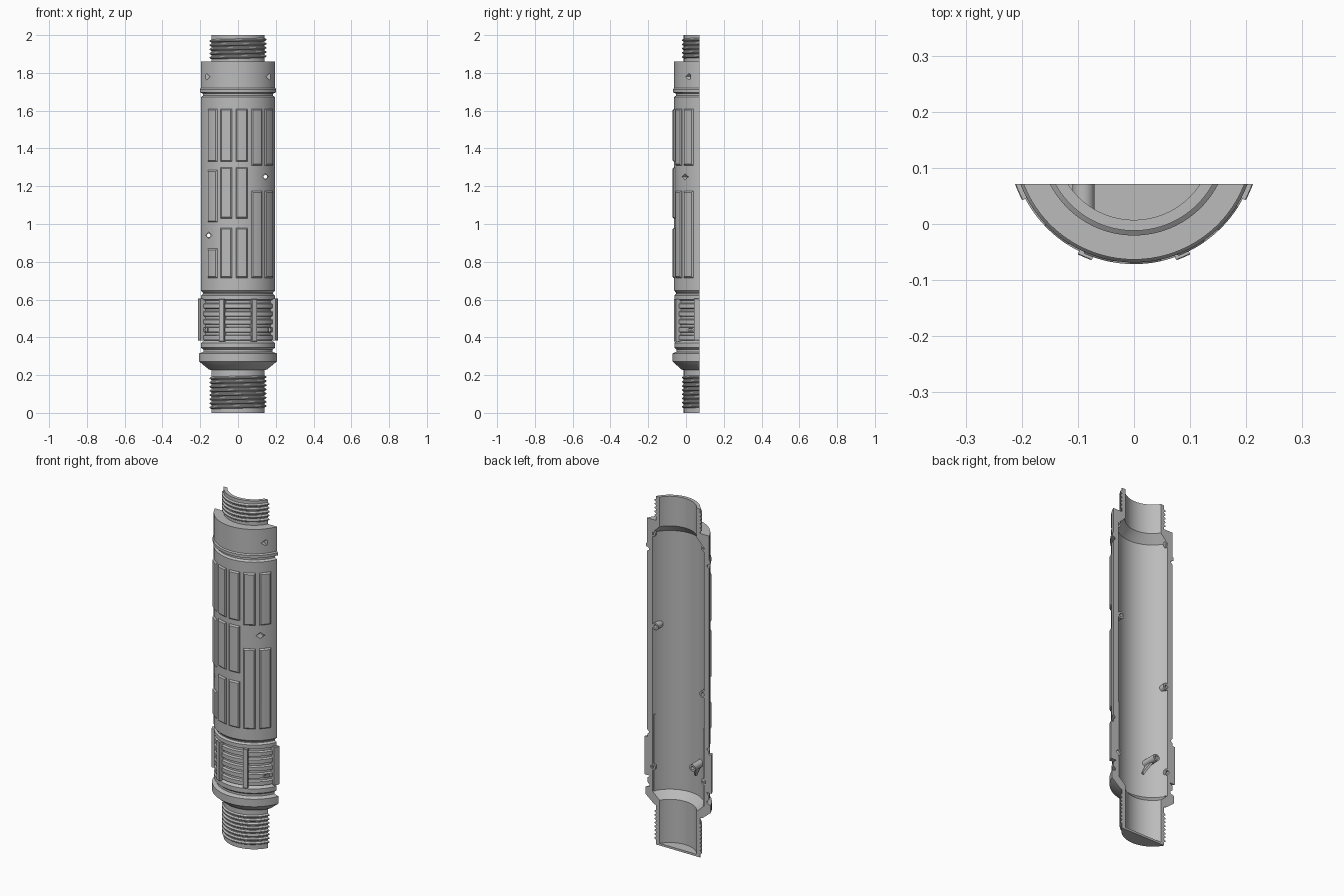
import bpy, bmesh, math
from mathutils import Vector, Matrix

cube = bpy.data.objects.get("Cube")
if cube:
    bpy.data.objects.remove(cube, do_unlink=True)

AXIS = 0.148      # y of the turning axis
CUT = 0.0715      # y of the flat split face
BODY = 0.2113     # main tube radius

grey = bpy.data.materials.new("grey plastic")
grey.use_nodes = True
COLOUR = (0.5, 0.5, 0.5, 1)
grey.diffuse_color = COLOUR
grey.node_tree.nodes["Principled BSDF"].inputs["Base Color"].default_value = COLOUR


def finish(bm, name, smooth=True):
    bmesh.ops.recalc_face_normals(bm, faces=bm.faces)
    mesh = bpy.data.meshes.new(name)
    bm.to_mesh(mesh)
    bm.free()
    mesh.materials.append(grey)
    ob = bpy.data.objects.new(name, mesh)
    bpy.context.collection.objects.link(ob)
    if smooth:
        shade(ob)
    return ob


def activate(ob):
    bpy.ops.object.select_all(action='DESELECT')
    ob.select_set(True)
    bpy.context.view_layer.objects.active = ob


def shade(ob):
    activate(ob)
    bpy.ops.object.shade_smooth_by_angle(angle=math.radians(28))


def polar(r, a, z):
    return Vector((r * math.sin(a), AXIS - r * math.cos(a), z))


def thread(z0, count, pitch=0.022):
    """Screw teeth; the third value marks points that follow the helix."""
    pts = []
    for i in range(count):
        z = z0 + i * pitch
        pts += [(0.16, z, pitch), (0.1685, z + 0.006, pitch),
                (0.1685, z + 0.011, pitch), (0.16, z + 0.017, pitch)]
    return pts


def ribs(z0, count, pitch=0.042):
    pts = []
    for i in range(count):
        z = z0 + i * pitch
        pts += [(0.194, z), (0.207, z + 0.004), (0.207, z + 0.026), (0.194, z + 0.030)]
    return pts


# Split tube: one closed section turned about the axis
profile = [(0.01, 0), (0.16, 0), (0.16, 0.012)]
profile += thread(0.024, 8)
profile += [(0.16, 0.226), (0.172, 0.23), (0.2195, 0.272), (0.2195, 0.315),
            (0.198, 0.323), (0.198, 0.335), (0.21, 0.345), (0.21, 0.37)]
profile += ribs(0.383, 5)
profile += [(0.194, 0.594), (0.21, 0.6), (0.21, 0.622), (0.2, 0.63), (0.2, 0.636),
            (BODY, 0.648), (BODY, 1.672), (0.2, 1.68), (0.2, 1.69), (0.2165, 1.697),
            (0.2165, 1.713), (BODY, 1.72), (BODY, 1.86), (0.16, 1.86)]
profile += thread(1.876, 5)
profile += [(0.16, 2), (0.1406, 2), (0.1406, 1.83), (0.18, 1.785), (0.18, 0.3),
            (0.1406, 0.26), (0.1406, 0.012), (0.01, 0.012)]

bm = bmesh.new()
STEPS = 64
columns = []
for s in range(STEPS + 1):
    a = math.pi * (s / STEPS - 0.5)
    columns.append([bm.verts.new(polar(p[0], a, p[1] + (p[2] * a / math.tau if len(p) > 2 else 0)))
                    for p in profile])
for c, d in zip(columns, columns[1:]):
    for i in range(len(profile)):
        j = (i + 1) % len(profile)
        bm.faces.new((c[i], d[i], d[j], c[j]))
bmesh.ops.bisect_plane(bm, geom=bm.verts[:] + bm.edges[:] + bm.faces[:],
                       plane_co=(0, CUT, 0), plane_no=(0, 1, 0), clear_outer=True)
rim = [e for e in bm.edges if e.is_boundary]
bmesh.ops.triangle_fill(bm, edges=rim, use_beauty=True, normal=(0, 1, 0))
shell = finish(bm, "tube_shell", smooth=False)

# Screw positions (x, z)
screws = [(0.165, 1.78), (-0.165, 1.78), (0.145, 1.25), (-0.155, 0.94),
          (0.165, 0.44), (-0.165, 0.44), (-0.09, 0.5)]


def cutter(name, radius, sides, y0, y1, places):
    bm = bmesh.new()
    for x, z in places:
        m = Matrix.Translation((x, (y0 + y1) / 2, z)) @ Matrix.Rotation(math.pi / 2, 4, 'X')
        bmesh.ops.create_cone(bm, cap_ends=True, segments=sides, radius1=radius,
                              radius2=radius, depth=abs(y1 - y0), matrix=m)
    ob = finish(bm, name, smooth=False)
    ob.hide_render = True
    return ob


def carve(target, tool):
    mod = target.modifiers.new("carve", 'BOOLEAN')
    mod.operation = 'DIFFERENCE'
    mod.solver = 'EXACT'
    mod.object = tool
    activate(target)
    bpy.ops.object.modifier_apply(modifier=mod.name)
    bpy.data.objects.remove(tool, do_unlink=True)


carve(shell, cutter("screw_holes", 0.01, 10, -0.1, 0.1, screws[2:]))
carve(shell, cutter("screw_recesses", 0.017, 4, -0.1, 0.024, screws[:4]))
shade(shell)


# Screw bosses: short tubes standing on the bore wall
def boss(name, x, z, y0, outer=0.02, inner=0.01, sides=16):
    bm = bmesh.new()
    rings = []
    for r, y in ((outer, y0), (outer, CUT - 0.0005), (inner, CUT - 0.0005), (inner, y0)):
        rings.append([bm.verts.new((x + r * math.cos(math.tau * k / sides), y,
                                    z + r * math.sin(math.tau * k / sides)))
                      for k in range(sides)])
    for i in range(4):
        a, b = rings[i], rings[(i + 1) % 4]
        for k in range(sides):
            n = (k + 1) % sides
            bm.faces.new((a[k], a[n], b[n], b[k]))
    finish(bm, name)


for n, (x, z) in enumerate(screws):
    wall = AXIS - math.sqrt(0.188 ** 2 - x * x)
    boss(f"screw_boss_{n + 1}", x, z, wall)


# Raised pad following the tube, with sloped edges
def pad(name, a0, a1, z0, z1, height, slope, base=BODY - 0.02):
    bm = bmesh.new()
    n = 6
    da = math.degrees(slope / height)
    layers = []
    for r, inset in ((base, 0), (height - slope, 0), (height, 1)):
        b0, b1 = math.radians(a0 + inset * da), math.radians(a1 - inset * da)
        zs = (z0 + inset * slope, z1 - inset * slope)
        lo = [bm.verts.new(polar(r, b0 + (b1 - b0) * k / n, zs[0])) for k in range(n + 1)]
        hi = [bm.verts.new(polar(r, b0 + (b1 - b0) * k / n, zs[1])) for k in range(n + 1)]
        layers.append((lo, hi))
    for lo, hi in (layers[0], layers[-1]):
        for k in range(n):
            bm.faces.new((lo[k], lo[k + 1], hi[k + 1], hi[k]))
    for (lo, hi), (lo2, hi2) in zip(layers, layers[1:]):
        a, b = lo + hi[::-1], lo2 + hi2[::-1]
        for k in range(len(a)):
            m = (k + 1) % len(a)
            bm.faces.new((a[k], a[m], b[m], b[k]))
    bmesh.ops.bisect_plane(bm, geom=bm.verts[:] + bm.edges[:] + bm.faces[:],
                           plane_co=(0, CUT, 0), plane_no=(0, 1, 0), clear_outer=True)
    bmesh.ops.holes_fill(bm, edges=[e for e in bm.edges if e.is_boundary])
    return finish(bm, name)


# Grip panels: five columns, each with its own row heights
left_rows = [(1.33, 1.61), (1.01, 1.285), (0.715, 0.87)]
middle_rows = [(1.33, 1.61), (1.03, 1.3), (0.715, 0.98)]
right_rows = [(1.31, 1.61), (0.715, 1.175)]
for c, rows in enumerate([left_rows, middle_rows, middle_rows, right_rows, right_rows]):
    mid = -39.5 + c * 22.5
    for r, (z0, z1) in enumerate(rows):
        pad(f"grip_panel_{c + 1}_{r + 1}", mid - 8.5, mid + 8.5, z0, z1, 0.2195, 0.007)

# Upright bars over the ribs, and wall slats inside by the split
for side, word in ((-1, "right"), (1, "left")):
    for label, a0, a1, z0, z1 in (("front", 19.5, 26.5, 0.378, 0.602),
                                  ("edge", 62, 75, 0.384, 0.605)):
        lo, hi = sorted((side * a0, side * a1))
        pad(f"{word}_{label}_bar", lo, hi, z0, z1, 0.2255, 0.0015, base=0.19)
    lo, hi = sorted((side * 60, side * 62.5))
    pad(f"{word}_inner_slat", lo, hi, 0.3, 0.74, 0.186, 0.001, base=0.174)

# Sloping gusset below the inner boss
bm = bmesh.new()
m = (Matrix.Translation((-0.078, 0.025, 0.465)) @ Matrix.Rotation(math.radians(-25), 4, 'Y')
     @ Matrix.Diagonal((0.012, 0.06, 0.09, 1)))
bmesh.ops.create_cube(bm, size=1, matrix=m)
for v in bm.verts:
    if v.co.z < 0.46 and v.co.y > 0.03:
        v.co.y = 0.005
finish(bm, "boss_gusset")
